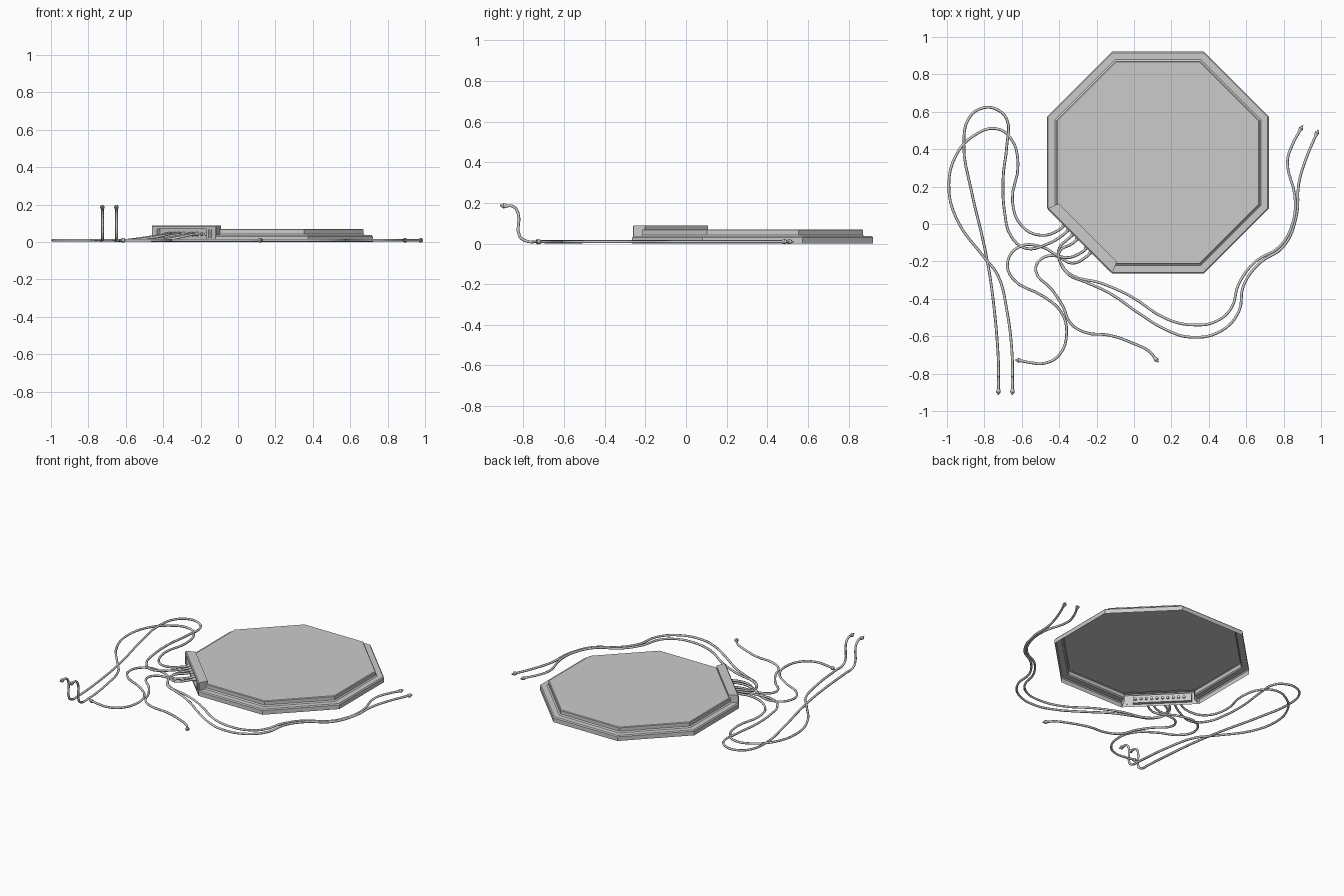
import bpy, bmesh, math
from mathutils import Vector

if "Cube" in bpy.data.objects:
    bpy.data.objects.remove(bpy.data.objects["Cube"])

CX, CY = 0.128, 0.328          # octagon centre
S = math.sqrt(0.5)


def P(n, t, z):
    """Point relative to the connector side: n outward, t along the side."""
    return Vector((CX + S * (-n - t), CY + S * (-n + t), z))


def finish(bm, name):
    me = bpy.data.meshes.new(name)
    bm.to_mesh(me)
    bm.free()
    ob = bpy.data.objects.new(name, me)
    bpy.context.collection.objects.link(ob)
    return ob


# Stepped octagonal platform, open underneath; side 4 is left for the housing
bm = bmesh.new()
profile = [(0.593, 0), (0.593, 0.029), (0.587, 0.036), (0.551, 0.036),
           (0.543, 0.043), (0.543, 0.066), (0.538, 0.070)]
rings = []
for apothem, z in profile:
    r = apothem / math.cos(math.pi / 8)
    rings.append([bm.verts.new((CX + r * math.cos(math.pi / 8 + k * math.pi / 4),
                                CY + r * math.sin(math.pi / 8 + k * math.pi / 4), z))
                  for k in range(8)])
for a, b in zip(rings, rings[1:]):
    for k in range(8):
        if k != 4:
            j = (k + 1) % 8
            bm.faces.new((a[k], a[j], b[j], b[k]))
bm.faces.new(rings[-1])
finish(bm, "octagon_platform")

# Connector housing with a recessed panel
bm = bmesh.new()


def loop(n, t0, t1, z0, z1):
    return [bm.verts.new(P(n, t, z)) for t, z in ((t0, z0), (t0, z1), (t1, z1), (t1, z0))]


loops = [loop(0.530, -0.220, 0.220, 0, 0.088),
         loop(0.587, -0.243, 0.243, 0, 0.088),
         loop(0.593, -0.240, 0.240, 0, 0.082),
         loop(0.593, -0.170, 0.200, 0.016, 0.070),
         loop(0.572, -0.170, 0.200, 0.016, 0.070)]
for i, (a, b) in enumerate(zip(loops, loops[1:])):
    for k in range(4):
        if i < 2 and k == 3:
            continue            # open underside
        j = (k + 1) % 4
        bm.faces.new((a[k], a[j], b[j], b[k]))
bm.faces.new(loops[-1])
low = [bm.verts.new(P(0.530, t, 0.068)) for t in (-0.22, 0.22)]
bm.faces.new((low[0], low[1], loops[0][2], loops[0][1]))
finish(bm, "connector_housing")


def cylinder(name, start, direction, parts, sides=10):
    """Stacked cylinders along a direction; parts = (offset, length, r1, r2)."""
    d = Vector(direction).normalized()
    bm = bmesh.new()
    q = d.to_track_quat('Z', 'Y').to_matrix().to_4x4()
    for off, length, r1, r2 in parts:
        m = q.copy()
        m.translation = Vector(start) + d * (off + length / 2)
        bmesh.ops.create_cone(bm, cap_ends=True, segments=sides, radius1=r1,
                              radius2=r2, depth=length, matrix=m)
    ob = finish(bm, name)
    for p in ob.data.polygons:
        p.use_smooth = len(p.vertices) == 4
    return ob


OUT = (-S, -S, 0)
JZ = 0.042
# Row of sockets and two ribs beside them
for i in range(10):
    cylinder(f"socket_{i}", P(0.562, -0.153 + 0.034 * i, JZ), OUT, [(0, 0.018, 0.009, 0.009)])
for t in (-0.188, -0.208):
    bm = bmesh.new()
    bmesh.ops.create_cube(bm, size=1)
    for v in bm.verts:
        v.co = P(0.593 + v.co.x * 0.006, t + v.co.y * 0.008, 0.043 + v.co.z * 0.045)
    finish(bm, "panel_rib")


def cable(name, t, xy, riser=False):
    """Cable from socket position t through ground points, with plugs at both ends."""
    pts = [P(0.575, t, JZ), P(0.625, t, JZ - 0.004)]
    for i, (x, y) in enumerate(xy):
        pts.append(Vector((x, y, 0.022 if i == 0 else 0.009)))
    if riser:
        x = xy[-1][0]
        pts += [Vector((x, y, z)) for y, z in
                ((-0.785, 0.012), (-0.818, 0.035), (-0.826, 0.15), (-0.85, 0.182), (-0.89, 0.185))]
    cu = bpy.data.curves.new(name, 'CURVE')
    cu.dimensions = '3D'
    cu.bevel_depth = 0.0075
    cu.bevel_resolution = 1
    cu.resolution_u = 4
    cu.use_fill_caps = True
    sp = cu.splines.new('BEZIER')
    sp.bezier_points.add(len(pts) - 1)
    for b, p in zip(sp.bezier_points, pts):
        b.co = p
        b.handle_left_type = b.handle_right_type = 'AUTO'
    ob = bpy.data.objects.new(name, cu)
    bpy.context.collection.objects.link(ob)
    cylinder(name + "_socket_plug", P(0.572, t, JZ), OUT, [(0, 0.032, 0.012, 0.010)])
    cylinder(name + "_end_plug", pts[-1], pts[-1] - pts[-2],
             [(-0.006, 0.014, 0.010, 0.013), (0.008, 0.008, 0.013, 0.008), (0.016, 0.009, 0.005, 0.004)])


# Two looping cables with raised ends
cable("loop_cable_inner", 0.119, [
    (-0.50, -0.06), (-0.60, -0.01), (-0.65, 0.12), (-0.62, 0.32), (-0.66, 0.46), (-0.74, 0.51),
    (-0.86, 0.47), (-0.95, 0.37), (-0.99, 0.21), (-0.95, 0.03), (-0.80, -0.18), (-0.73, -0.27),
    (-0.68, -0.46), (-0.65, -0.73)], True)
cable("loop_cable_outer", 0.085, [
    (-0.47, -0.11), (-0.58, -0.13), (-0.66, -0.06), (-0.69, 0.05), (-0.70, 0.24), (-0.68, 0.42),
    (-0.68, 0.56), (-0.74, 0.615), (-0.81, 0.62), (-0.88, 0.57), (-0.91, 0.43), (-0.87, 0.18),
    (-0.80, -0.12), (-0.76, -0.35), (-0.725, -0.73)], True)

# Two shorter cables lying in front
cable("front_cable_left", -0.051, [
    (-0.37, -0.18), (-0.50, -0.12), (-0.61, -0.12), (-0.675, -0.20), (-0.65, -0.29), (-0.48, -0.39),
    (-0.39, -0.47), (-0.36, -0.58), (-0.40, -0.70), (-0.48, -0.745), (-0.56, -0.74), (-0.61, -0.73)])
cable("front_cable_right", -0.085, [
    (-0.33, -0.21), (-0.42, -0.17), (-0.50, -0.19), (-0.525, -0.25), (-0.44, -0.35), (-0.38, -0.44),
    (-0.34, -0.53), (-0.26, -0.58), (-0.13, -0.595), (0.0, -0.64), (0.08, -0.68), (0.115, -0.72)])

# Two long cables running round to the right
cable("right_cable_inner", 0.017, [
    (-0.40, -0.15), (-0.385, -0.22), (-0.33, -0.275), (-0.18, -0.315), (-0.02, -0.385), (0.18, -0.51),
    (0.33, -0.54), (0.44, -0.52), (0.52, -0.45), (0.56, -0.32), (0.65, -0.20), (0.78, -0.12),
    (0.85, 0.01), (0.86, 0.15), (0.82, 0.33), (0.845, 0.42), (0.89, 0.505)])
cable("right_cable_outer", 0.051, [
    (-0.40, -0.13), (-0.40, -0.19), (-0.35, -0.27), (-0.26, -0.31), (-0.13, -0.37), (0.03, -0.48),
    (0.17, -0.565), (0.30, -0.605), (0.46, -0.575), (0.56, -0.47), (0.585, -0.33), (0.67, -0.21),
    (0.80, -0.12), (0.87, 0.05), (0.88, 0.21), (0.92, 0.35), (0.975, 0.48)])
